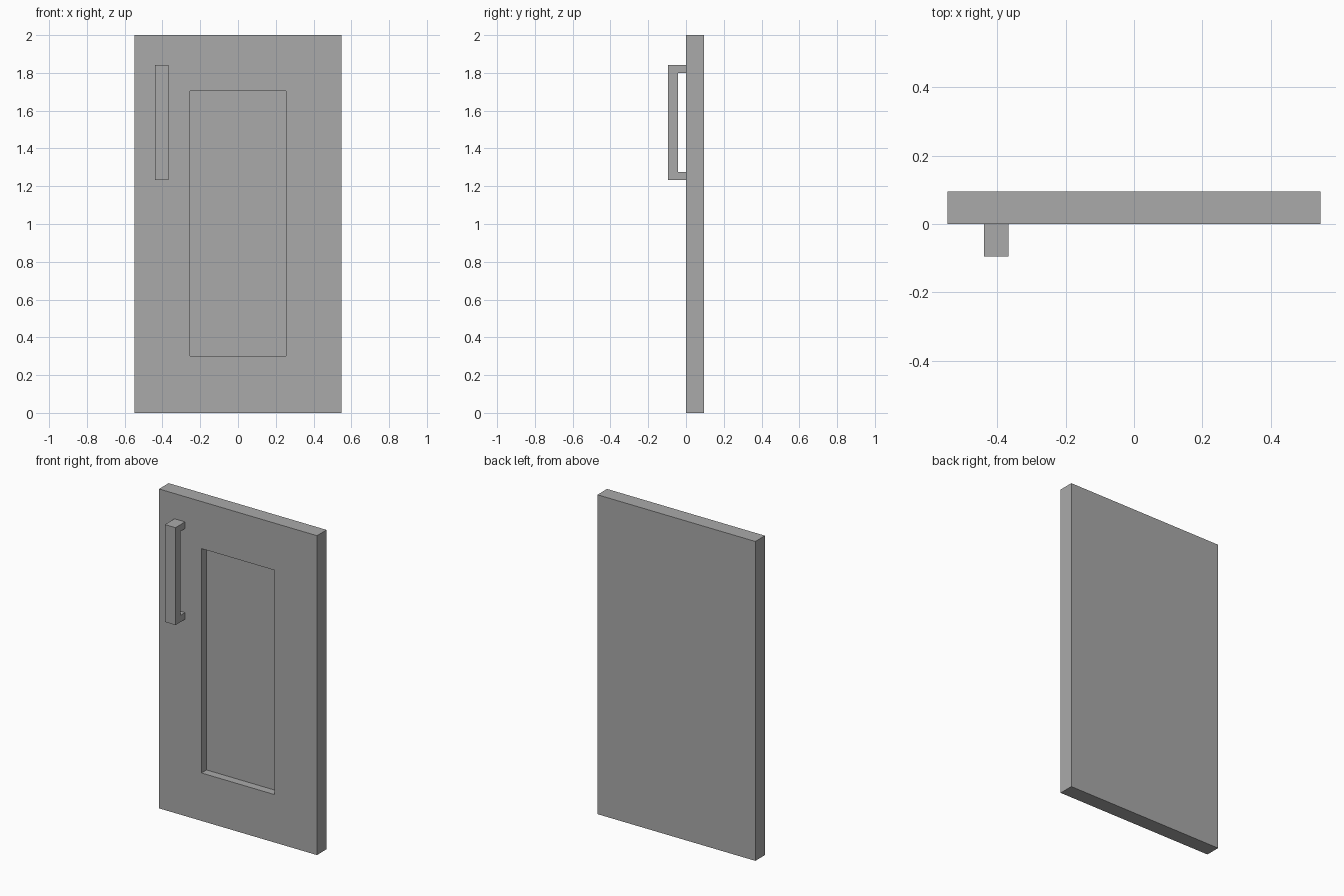
import bpy
import bmesh
from mathutils import Vector

cube = bpy.data.objects.get("Cube")
if cube:
    bpy.data.objects.remove(cube, do_unlink=True)

# Single grey finish
grey = bpy.data.materials.new("grey")
grey.use_nodes = True
colour = (0.4, 0.4, 0.4, 1)
grey.diffuse_color = colour
grey.node_tree.nodes["Principled BSDF"].inputs["Base Color"].default_value = colour


def finish(name, bm):
    bmesh.ops.recalc_face_normals(bm, faces=bm.faces)
    mesh = bpy.data.meshes.new(name)
    bm.to_mesh(mesh)
    bm.free()
    mesh.materials.append(grey)
    obj = bpy.data.objects.new(name, mesh)
    bpy.context.collection.objects.link(obj)
    return obj


def add_box(bm, low, high):
    low, high = Vector(low), Vector(high)
    for v in bmesh.ops.create_cube(bm, size=1)["verts"]:
        v.co = (low + high) / 2 + v.co * (high - low)


# Door slab, with its front face inset and pushed back into a recessed panel
half_width, thickness, height = 0.547, 0.095, 2.0
panel_half, panel_bottom, panel_top, recess = 0.253, 0.3, 1.705, 0.05
bm = bmesh.new()
add_box(bm, (-half_width, 0, 0), (half_width, thickness, height))
bm.normal_update()
front = min(bm.faces, key=lambda f: f.normal.y)


def inset_to_panel(face, depth):
    bmesh.ops.inset_individual(bm, faces=[face], thickness=0.1)
    for v in face.verts:
        v.co.x = panel_half if v.co.x > 0 else -panel_half
        v.co.z = panel_top if v.co.z > height / 2 else panel_bottom
        v.co.y = depth


inset_to_panel(front, 0)
inset_to_panel(front, recess)
finish("door_with_recessed_panel", bm)

# Bracket handle: a C-shaped side profile extruded across its width
left, right = -0.44, -0.367
outer, inner = -0.095, -0.043
bottom, top, foot = 1.232, 1.842, 0.042
profile = [(0, bottom), (outer, bottom), (outer, top), (0, top),
           (0, top - foot), (inner, top - foot),
           (inner, bottom + foot), (0, bottom + foot)]
bm = bmesh.new()
side = bm.faces.new([bm.verts.new((left, y, z)) for y, z in profile])
ext = bmesh.ops.extrude_face_region(bm, geom=[side], use_keep_orig=True)
moved = [g for g in ext["geom"] if isinstance(g, bmesh.types.BMVert)]
bmesh.ops.translate(bm, verts=moved, vec=(right - left, 0, 0))
finish("pull_handle", bm)
